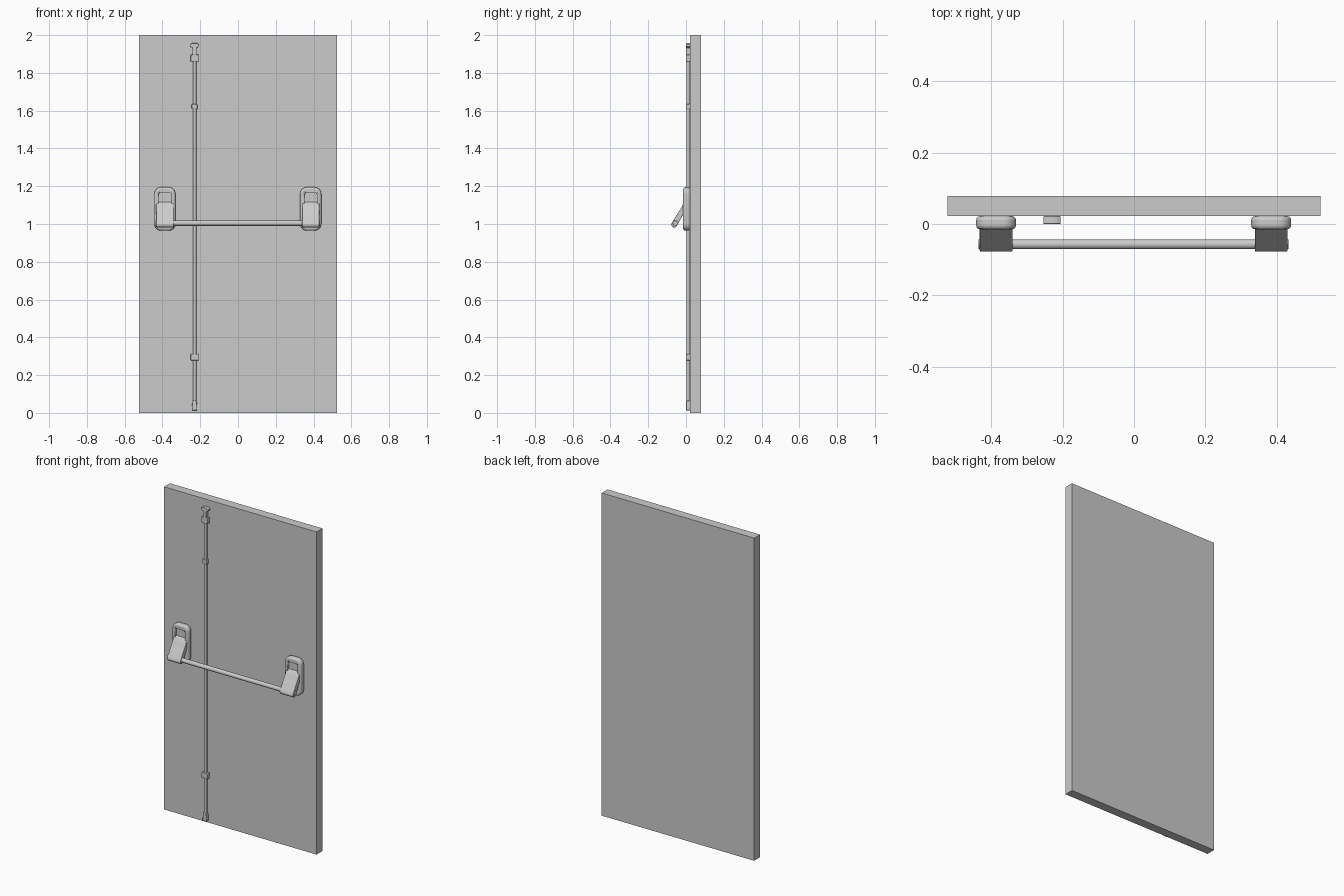
import bpy, bmesh, math

if "Cube" in bpy.data.objects:
    bpy.data.objects.remove(bpy.data.objects["Cube"])


def finish(name, bm, bevel=0.0, segs=3):
    bmesh.ops.recalc_face_normals(bm, faces=bm.faces)
    me = bpy.data.meshes.new(name)
    bm.to_mesh(me)
    bm.free()
    ob = bpy.data.objects.new(name, me)
    bpy.context.collection.objects.link(ob)
    if bevel:
        m = ob.modifiers.new("bevel", 'BEVEL')
        m.width, m.segments, m.limit_method = bevel, segs, 'ANGLE'
        m.angle_limit = math.radians(50)
    bpy.ops.object.select_all(action='DESELECT')
    ob.select_set(True)
    bpy.context.view_layer.objects.active = ob
    bpy.ops.object.shade_smooth_by_angle(angle=math.radians(40))
    return ob


def box(name, x0, x1, y0, y1, z0, z1, bevel=0.0):
    return prism(name, [(x0, z0), (x1, z0), (x1, z1), (x0, z1)], 'Y', y0, y1, bevel)


def prism(name, pts, axis, a, b, bevel=0.0):
    """Extrude a 2D outline along X (points y,z), Y (points x,z) or Z (points x,y)."""
    place = {'X': lambda p, t: (t, p[0], p[1]),
             'Y': lambda p, t: (p[0], t, p[1]),
             'Z': lambda p, t: (p[0], p[1], t)}[axis]
    bm = bmesh.new()
    lo = [bm.verts.new(place(p, a)) for p in pts]
    hi = [bm.verts.new(place(p, b)) for p in pts]
    bm.faces.new(lo)
    bm.faces.new(hi)
    n = len(pts)
    for i in range(n):
        bm.faces.new((lo[i], lo[(i + 1) % n], hi[(i + 1) % n], hi[i]))
    return finish(name, bm, bevel)


def arc(cx, cy, r, a0, a1, n=8):
    return [(cx + r * math.cos(math.radians(a0 + (a1 - a0) * i / n)),
             cy + r * math.sin(math.radians(a0 + (a1 - a0) * i / n))) for i in range(n + 1)]


def rounded(cx, x_half, z0, z1, r):
    return (arc(cx + x_half - r, z1 - r, r, 0, 90) + arc(cx - x_half + r, z1 - r, r, 90, 180)
            + arc(cx - x_half + r, z0 + r, r, 180, 270) + arc(cx + x_half - r, z0 + r, r, 270, 360))


def circle(cx, cy, r, n=32):
    return arc(cx, cy, r, 0, 360, n)[:-1]


# door leaf
box("door_leaf", -0.523, 0.523, 0.022, 0.079, 0, 2)

# housings and lever arms at both ends of the push bar
for side, cx in (("left", -0.387), ("right", 0.385)):
    housing = prism(side + "_housing", rounded(cx, 0.056, 0.965, 1.195, 0.036),
                    'Y', -0.015, 0.022, 0.011)
    slot = prism(side + "_slot_cutter", rounded(cx, 0.034, 1.085, 1.165, 0.012), 'Y', -0.03, -0.002)
    slot.hide_render = True
    slot.hide_viewport = True
    m = housing.modifiers.new("slot", 'BOOLEAN')
    m.object, m.operation, m.solver = slot, 'DIFFERENCE', 'EXACT'
    # arm profile in y,z: slanted plate with a rounded lower end
    lower = arc(-0.062, 0.997, 0.0155, 152, 332, 12)
    arm = [(-0.003, 1.118), (-0.015, 1.108), (-0.025, 1.085), (-0.045, 1.055), (-0.065, 1.022)]
    arm += lower + [(-0.024, 1.035), (-0.008, 1.06), (0.0, 1.075)]
    prism(side + "_arm", arm, 'X', cx - 0.046, cx + 0.046, 0.003)

# push bar
prism("push_bar", circle(-0.057, 1.004, 0.0135), 'X', -0.437, 0.434, 0.002)

# vertical locking rod
rx, ry = -0.23, 0.011
prism("vertical_rod", circle(rx, ry, 0.0095, 24), 'Z', 0.03, 1.94)
for name, w, z0, z1 in (("upper_guide", 0.021, 1.86, 1.897),
                        ("rod_coupling", 0.015, 1.608, 1.635),
                        ("lower_guide", 0.021, 0.278, 0.312)):
    box(name, rx - w, rx + w, 0.0, 0.022, z0, z1, 0.003)

# bottom bolt foot
prism("bottom_bolt", [(rx - 0.014, 0.013), (rx + 0.014, 0.013), (rx + 0.014, 0.03),
                      (rx + 0.011, 0.065), (rx - 0.011, 0.065), (rx - 0.014, 0.03)],
      'Y', 0.001, 0.022, 0.003)

# top bolt with wide head
prism("top_bolt", [(rx - 0.011, 1.895), (rx + 0.011, 1.895), (rx + 0.011, 1.932), (rx + 0.024, 1.94),
                   (rx + 0.024, 1.951), (rx + 0.014, 1.957), (rx - 0.014, 1.957),
                   (rx - 0.024, 1.951), (rx - 0.024, 1.94), (rx - 0.011, 1.932)],
      'Y', 0.0, 0.022, 0.002)
